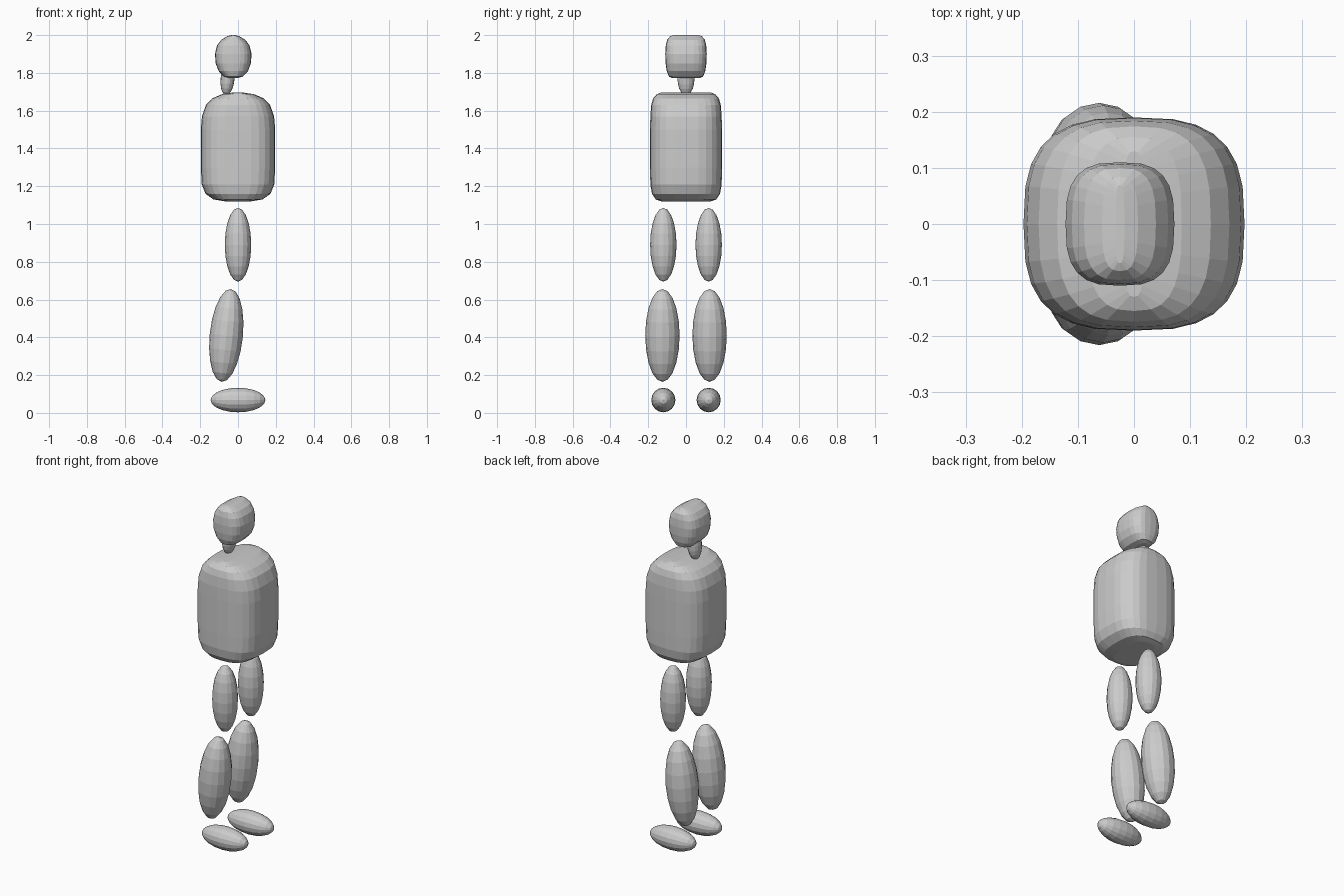
import bpy, bmesh
from math import sin, cos, pi, copysign
from mathutils import Matrix, Vector

cube = bpy.data.objects.get("Cube")
if cube:
    bpy.data.objects.remove(cube)

# One plain grey for the whole figure
GREY = (0.6, 0.6, 0.6, 1)
grey = bpy.data.materials.new("plain grey")
grey.use_nodes = True
grey.diffuse_color = GREY
bsdf = next(n for n in grey.node_tree.nodes if n.type == "BSDF_PRINCIPLED")
bsdf.inputs["Base Color"].default_value = GREY


def finish(name, bm):
    bmesh.ops.recalc_face_normals(bm, faces=bm.faces)
    mesh = bpy.data.meshes.new(name)
    bm.to_mesh(mesh)
    bm.free()
    mesh.materials.append(grey)
    obj = bpy.data.objects.new(name, mesh)
    bpy.context.collection.objects.link(obj)
    return obj


def squircle(t, n):
    return [copysign(abs(v) ** (2 / n), v) for v in (cos(t), sin(t))]


def rounded_block(name, x, rings, power, sides=28):
    """Loft rounded rectangles given as (z, half width, half depth)."""
    bm = bmesh.new()
    loops = []
    for z, hx, hy in rings:
        pts = [squircle(2 * pi * i / sides, power) for i in range(sides)]
        loops.append([bm.verts.new((x + hx * u, hy * v, z)) for u, v in pts])
    for low, high in zip(loops, loops[1:]):
        for i in range(sides):
            j = (i + 1) % sides
            bm.faces.new((low[i], low[j], high[j], high[i]))
    bm.faces.new(loops[0][::-1])
    bm.faces.new(loops[-1])
    return finish(name, bm)


def ellipsoid(name, centre, radii, tilt=0.0, pole_x=False):
    """Stretched ball, tilted about y, with its poles along z or x."""
    bm = bmesh.new()
    bmesh.ops.create_uvsphere(bm, u_segments=16, v_segments=10, radius=1)
    m = Matrix.Translation(Vector(centre)) @ Matrix.Rotation(tilt, 4, "Y")
    m = m @ Matrix.Diagonal((*radii, 1))
    if pole_x:
        m = m @ Matrix.Rotation(pi / 2, 4, "Y")
    bmesh.ops.transform(bm, matrix=m, verts=bm.verts)
    return finish(name, bm)


# Torso: arched across x, nearly flat along y
rounded_block("torso", 0, [
    (1.12, 0.07, 0.13), (1.13, 0.13, 0.16), (1.16, 0.172, 0.18),
    (1.21, 0.192, 0.189), (1.3, 0.197, 0.19), (1.5, 0.197, 0.19),
    (1.57, 0.191, 0.189), (1.63, 0.17, 0.184), (1.665, 0.137, 0.174),
    (1.687, 0.085, 0.155), (1.697, 0.02, 0.13)], 2.9)

# Head and neck
rounded_block("head", -0.025, [
    (1.772, 0.02, 0.07), (1.78, 0.05, 0.09), (1.81, 0.078, 0.102),
    (1.85, 0.093, 0.108), (1.9, 0.097, 0.11), (1.945, 0.086, 0.107),
    (1.975, 0.064, 0.1), (1.994, 0.032, 0.084), (2.0, 0.008, 0.07)], 2.9, 24)
ellipsoid("neck", (-0.055, 0, 1.77), (0.037, 0.045, 0.09), 0.1)

# Legs and feet
for side, y in (("front", -0.12), ("back", 0.12)):
    ellipsoid(side + "_thigh", (0, y, 0.89), (0.07, 0.07, 0.195))
    ellipsoid(side + "_shin", (-0.062, y * 1.04, 0.41), (0.088, 0.091, 0.247), 0.1)
    ellipsoid(side + "_foot", (0, y, 0.068), (0.145, 0.064, 0.065), pole_x=True)
